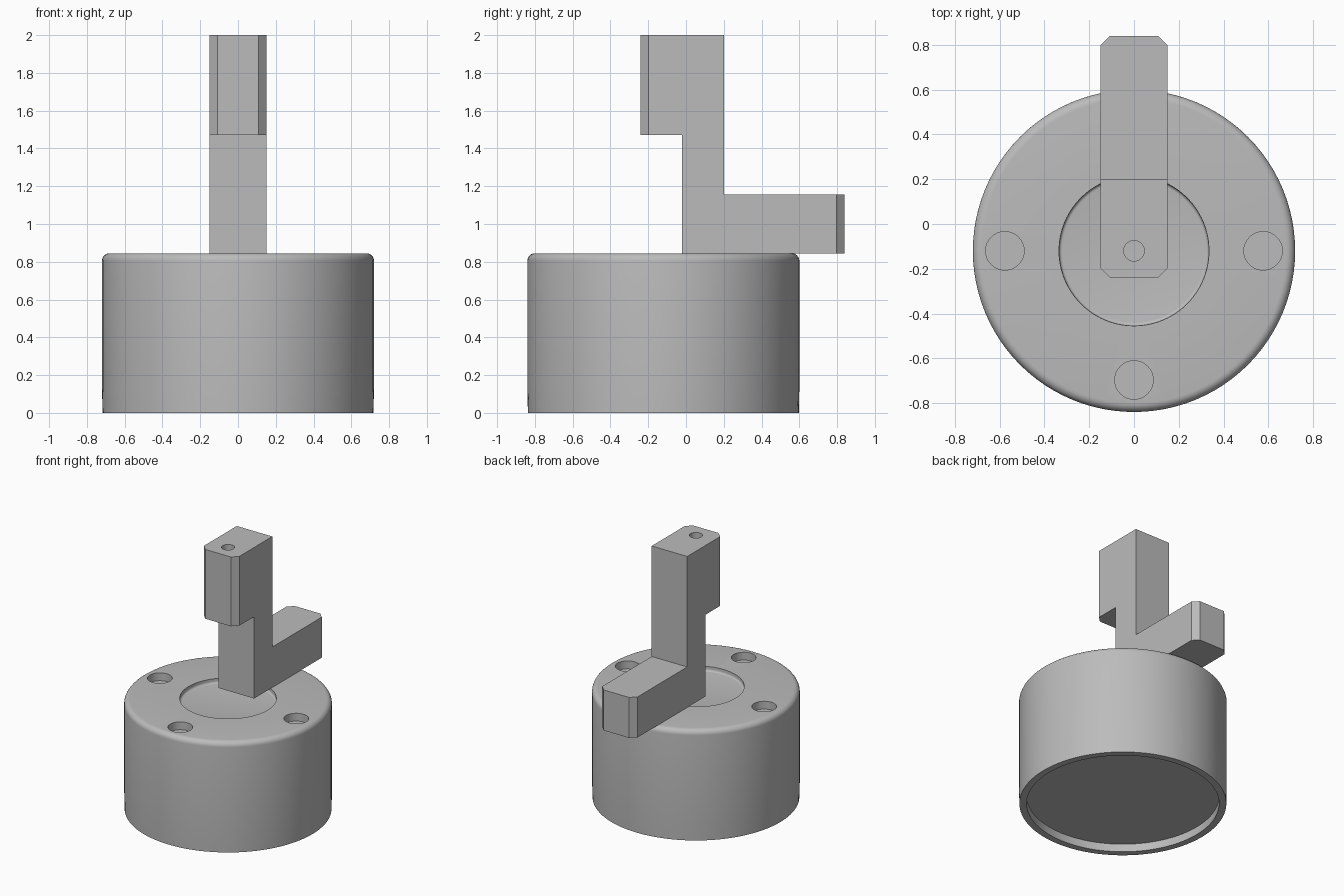
import bpy, bmesh, math
from mathutils import Vector

if "Cube" in bpy.data.objects:
    bpy.data.objects.remove(bpy.data.objects["Cube"])

AXIS_Y = -0.12      # vertical axis of the round base
TOP = 0.845         # top of the base

grey = bpy.data.materials.new("plain grey")
grey.use_nodes = True
colour = (0.5, 0.5, 0.5, 1)
grey.diffuse_color = colour
grey.node_tree.nodes["Principled BSDF"].inputs["Base Color"].default_value = colour


def add_object(name, bm):
    bmesh.ops.recalc_face_normals(bm, faces=bm.faces)
    mesh = bpy.data.meshes.new(name)
    bm.to_mesh(mesh)
    bm.free()
    mesh.materials.append(grey)
    obj = bpy.data.objects.new(name, mesh)
    bpy.context.collection.objects.link(obj)
    return obj


def lathe(name, profile, steps=96):
    """Spin (radius, z) points around the base axis."""
    bm = bmesh.new()
    verts = [bm.verts.new((r, AXIS_Y, z)) for r, z in profile]
    edges = [bm.edges.new(pair) for pair in zip(verts, verts[1:])]
    bmesh.ops.spin(bm, geom=verts + edges, cent=(0, AXIS_Y, 0), axis=(0, 0, 1),
                   angle=math.tau, steps=steps)
    bmesh.ops.remove_doubles(bm, verts=bm.verts, dist=1e-4)
    return add_object(name, bm)


def arc(r, z, radius, start, end, steps=6):
    angles = [math.radians(start + (end - start) * i / steps) for i in range(steps + 1)]
    return [(r + radius * math.cos(a), z + radius * math.sin(a)) for a in angles]


def drill(target, x, y, bottom, top, radius):
    """Cut a round vertical hole and remove the cutter."""
    bpy.ops.mesh.primitive_cylinder_add(vertices=32, radius=radius, depth=top - bottom,
                                        location=(x, y, (top + bottom) / 2))
    cutter = bpy.context.object
    cutter.hide_render = True
    cutter.data.materials.append(grey)
    mod = target.modifiers.new("hole", "BOOLEAN")
    mod.operation = "DIFFERENCE"
    mod.solver = "EXACT"
    mod.object = cutter
    bpy.context.view_layer.objects.active = target
    bpy.ops.object.modifier_apply(modifier=mod.name)
    bpy.data.objects.remove(cutter)


# Round base: hollow underside, rounded shoulder, shallow dish in the top
profile = [(0, 0.06), (0.667, 0.06), (0.667, 0), (0.717, 0), (0.72, 0.13)]
profile += arc(0.68, TOP - 0.04, 0.04, 0, 90)
profile += [(0.335, TOP)]
profile += arc(0.32, TOP - 0.02, 0.015, 0, -90, 4)
profile += [(0, TOP - 0.035)]
base = lathe("round_base", profile)

# Four blind holes around the dish
for i in range(4):
    a = math.tau * i / 4
    drill(base, 0.577 * math.cos(a), AXIS_Y + 0.577 * math.sin(a),
          TOP - 0.06, TOP + 0.1, 0.086)

# Stepped bracket: side outline extruded across its width
outline = [(-0.02, TOP), (0.84, TOP), (0.84, 1.155), (0.2, 1.155),
           (0.2, 2), (-0.24, 2), (-0.24, 1.47), (-0.02, 1.47)]
bm = bmesh.new()
side = bm.faces.new([bm.verts.new((-0.15, y, z)) for y, z in outline])
moved = bmesh.ops.extrude_face_region(bm, geom=[side])["geom"]
bmesh.ops.translate(bm, vec=Vector((0.3, 0, 0)),
                    verts=[v for v in moved if isinstance(v, bmesh.types.BMVert)])
# Chamfer the upright corners at the two ends
ends = [e for e in bm.edges
        if all(v.co.y > 0.8 or v.co.y < -0.2 for v in e.verts)
        and abs(e.verts[0].co.z - e.verts[1].co.z) > 0.1]
bmesh.ops.bevel(bm, geom=ends, offset=0.042, segments=1, affect="EDGES")
bracket = add_object("stepped_bracket", bm)

# Sight hole through the bracket head
drill(bracket, 0, AXIS_Y, 1.4, 2.1, 0.046)

# Smooth the round walls, keep the edges crisp
for obj in (base, bracket):
    bpy.ops.object.select_all(action="DESELECT")
    obj.select_set(True)
    bpy.context.view_layer.objects.active = obj
    bpy.ops.object.shade_smooth_by_angle(angle=math.radians(30))
